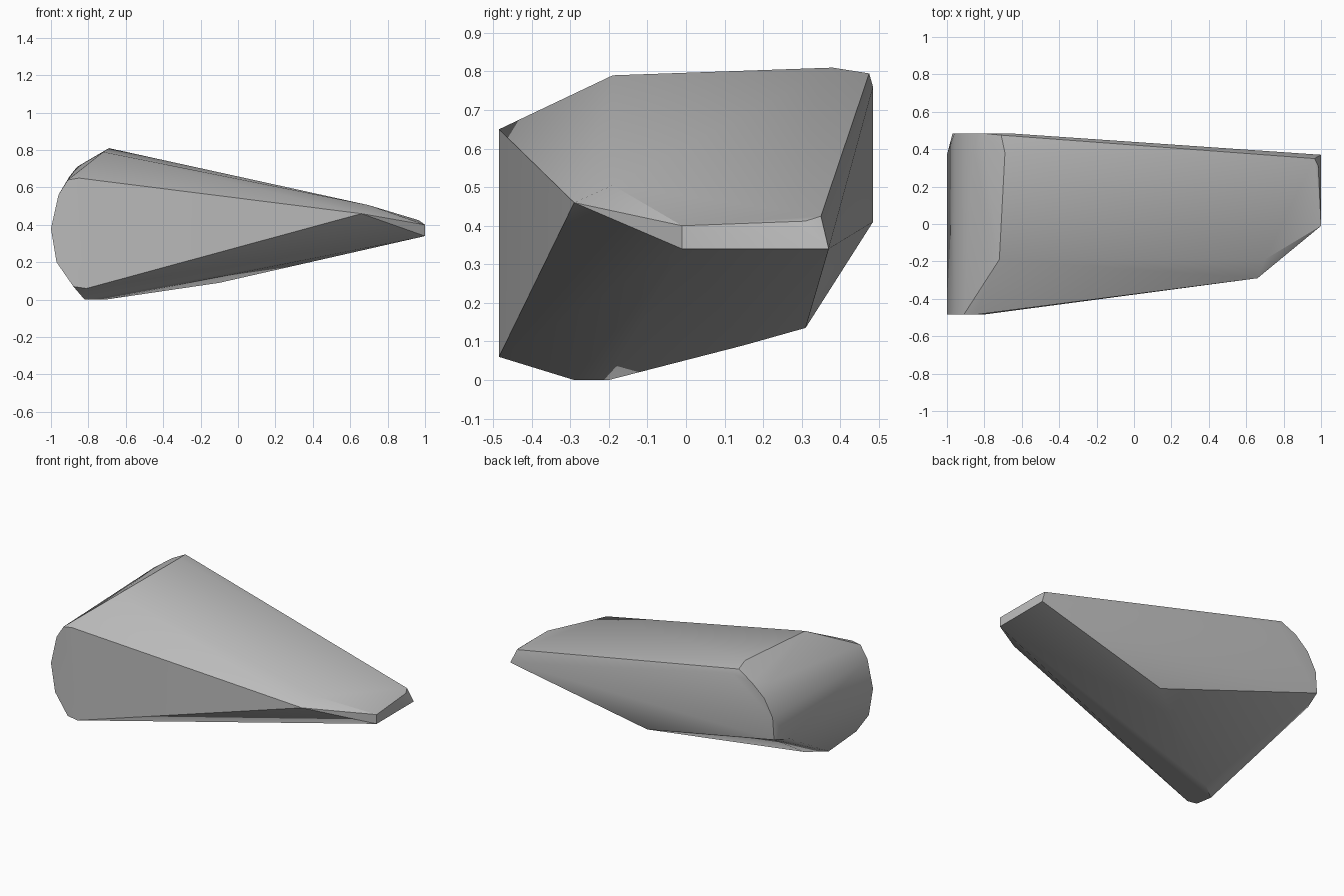
import bpy
import bmesh
import math

default_cube = bpy.data.objects.get("Cube")
if default_cube:
    bpy.data.objects.remove(default_cube, do_unlink=True)

# One plain stone colour
stone = bpy.data.materials.new("grey_stone")
stone.use_nodes = True
stone_colour = (0.5, 0.5, 0.5, 1.0)
stone.diffuse_color = stone_colour
stone.node_tree.nodes["Principled BSDF"].inputs["Base Color"].default_value = stone_colour


def section(y, outline):
    """Place an x-z outline at one depth."""
    return [(x, y, z) for x, z in outline]


# Rounded blunt end, front and back outlines
front_end = section(-.485, [
    (-.85, .65), (-.91, .64), (-.96, .56), (-1, .38),
    (-.97, .2), (-.88, .07), (-.81, .06)])
back_end = section(.485, [
    (-.67, .76), (-.81, .74), (-.9, .66), (-.96, .55), (-.97, .41)])
blunt_bulge = section(.37, [(-1, .38), (-.86, .71)])

# Crest across the top, and the shoulders leading down to the tip
crest = [(-.72, -.19, .79), (-.69, .38, .81), (-.71, .475, .795)]
shoulders = [(.7, -.19, .505), (.66, -.29, .46)]

# Keel under the body
keel = [(-.82, -.29, 0), (-.71, -.2, 0), (-.1, .15, .09), (.06, .31, .135)]

# Thin chisel tip
tip = [(1, -.01, .34), (1, -.01, .4), (1, .37, .34),
       (.965, .35, .425), (.985, .31, .412)]

# Wrap all of the sections in one faceted skin
mesh = bpy.data.meshes.new("rock_body")
bm = bmesh.new()
for point in front_end + back_end + blunt_bulge + crest + shoulders + keel + tip:
    bm.verts.new(point)
hull = bmesh.ops.convex_hull(bm, input=bm.verts[:], use_existing_faces=False)
loose = [v for v in bm.verts if not v.link_faces]
bmesh.ops.delete(bm, geom=loose, context="VERTS")
bmesh.ops.dissolve_limit(bm, angle_limit=math.radians(1),
                         verts=bm.verts[:], edges=bm.edges[:])
bmesh.ops.recalc_face_normals(bm, faces=bm.faces[:])
bm.to_mesh(mesh)
bm.free()

rock_body = bpy.data.objects.new("rock_body", mesh)
bpy.context.collection.objects.link(rock_body)
mesh.materials.append(stone)

# Soft facets with crisp main edges
bpy.ops.object.select_all(action="DESELECT")
rock_body.select_set(True)
bpy.context.view_layer.objects.active = rock_body
bpy.ops.object.shade_smooth_by_angle(angle=math.radians(30))
